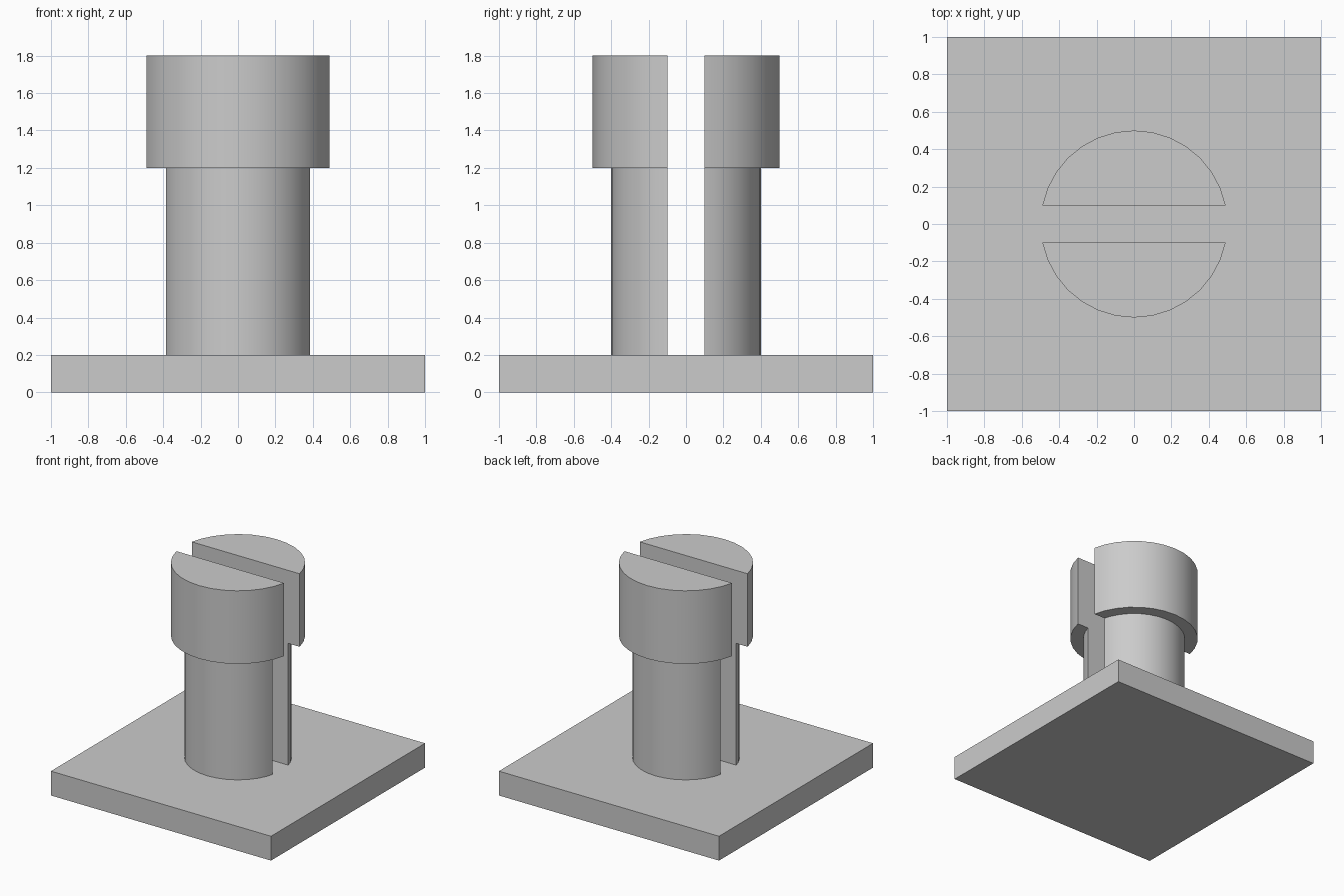
import bpy, bmesh, math

if "Cube" in bpy.data.objects:
    bpy.data.objects.remove(bpy.data.objects["Cube"])

SIDES = 32
HALF_GAP = 0.1

grey = bpy.data.materials.new("plain grey")
grey.use_nodes = True
colour = (0.6, 0.6, 0.6, 1)
grey.diffuse_color = colour
grey.node_tree.nodes["Principled BSDF"].inputs["Base Color"].default_value = colour


def finish(bm, name):
    bmesh.ops.recalc_face_normals(bm, faces=bm.faces)
    mesh = bpy.data.meshes.new(name)
    bm.to_mesh(mesh)
    bm.free()
    mesh.materials.append(grey)
    obj = bpy.data.objects.new(name, mesh)
    bpy.context.collection.objects.link(obj)
    return obj


def half_cylinder(name, radius, bottom, top, side):
    """Cylinder cut flat beside the central slot, on one side of it."""
    bm = bmesh.new()
    bmesh.ops.create_cone(bm, cap_ends=True, segments=SIDES,
                          radius1=radius, radius2=radius, depth=top - bottom)
    bmesh.ops.translate(bm, verts=bm.verts, vec=(0, 0, (top + bottom) / 2))
    geom = bm.verts[:] + bm.edges[:] + bm.faces[:]
    bmesh.ops.bisect_plane(bm, geom=geom, dist=1e-5, plane_co=(0, side * HALF_GAP, 0),
                           plane_no=(0, side, 0), clear_inner=True)
    bmesh.ops.holes_fill(bm, edges=[e for e in bm.edges if e.is_boundary])
    obj = finish(bm, name)
    bpy.ops.object.select_all(action="DESELECT")
    obj.select_set(True)
    bpy.context.view_layer.objects.active = obj
    bpy.ops.object.shade_smooth_by_angle(angle=math.radians(30))


# Square base plate
bm = bmesh.new()
bmesh.ops.create_cube(bm, size=1)
bmesh.ops.scale(bm, verts=bm.verts, vec=(2, 2, 0.2))
bmesh.ops.translate(bm, verts=bm.verts, vec=(0, 0, 0.1))
finish(bm, "base_plate")

# Split post: a stem and a wider head on each side of the slot
for label, side in (("front", -1), ("back", 1)):
    half_cylinder(label + "_stem", 0.4, 0.2, 1.2, side)
    half_cylinder(label + "_head", 0.5, 1.2, 1.8, side)
